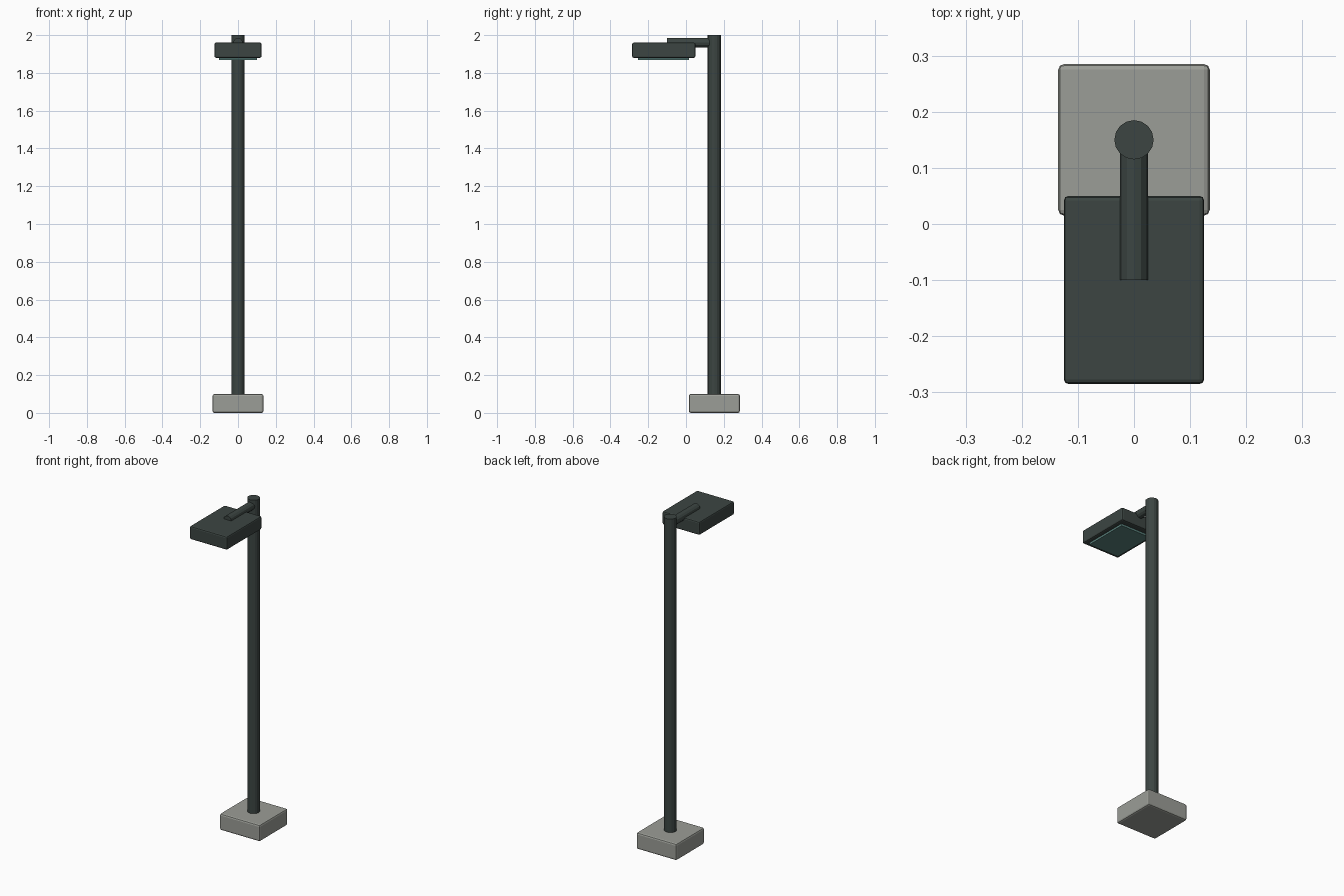
import bpy
import math

if "Cube" in bpy.data.objects:
    bpy.data.objects.remove(bpy.data.objects["Cube"])


def material(name, color):
    m = bpy.data.materials.new(name)
    m.diffuse_color = (*color, 1)
    m.use_nodes = True
    m.node_tree.nodes["Principled BSDF"].inputs["Base Color"].default_value = m.diffuse_color
    return m


def box(name, lo, hi, bevel, mat):
    bpy.ops.mesh.primitive_cube_add(size=1, location=[(a + b) / 2 for a, b in zip(lo, hi)])
    ob = bpy.context.object
    ob.name = name
    ob.scale = [b - a for a, b in zip(lo, hi)]
    bpy.ops.object.transform_apply(location=False, rotation=False, scale=True)
    if bevel:
        mod = ob.modifiers.new("rounded_edges", 'BEVEL')
        mod.width = bevel
        mod.segments = 2
    ob.data.materials.append(mat)
    return ob


def tube(name, sides, radius, length, center, rot, mat):
    bpy.ops.mesh.primitive_cylinder_add(vertices=sides, radius=radius, depth=length,
                                        location=center, rotation=rot)
    ob = bpy.context.object
    ob.name = name
    ob.data.materials.append(mat)
    return ob


metal = material("dark_metal", (0.045, 0.06, 0.055))
concrete = material("concrete", (0.33, 0.34, 0.31))
glass = material("lens_glass", (0.10, 0.22, 0.20))

# Concrete footing and upright pole
box("footing", (-0.135, 0.015, 0), (0.135, 0.285, 0.1), 0.01, concrete)
tube("pole", 16, 0.035, 1.92, (0, 0.15, 1.04), (0, 0, 0), metal)

# Arm reaching forward over the lamp head
tube("arm", 12, 0.025, 0.25, (0, 0.025, 1.96), (math.pi / 2, 0, 0), metal)

# Lamp head with lens underneath
box("lamp_head", (-0.125, -0.285, 1.88), (0.125, 0.05, 1.96), 0.008, metal)
box("lens", (-0.1, -0.255, 1.868), (0.1, 0.015, 1.89), 0, glass)
